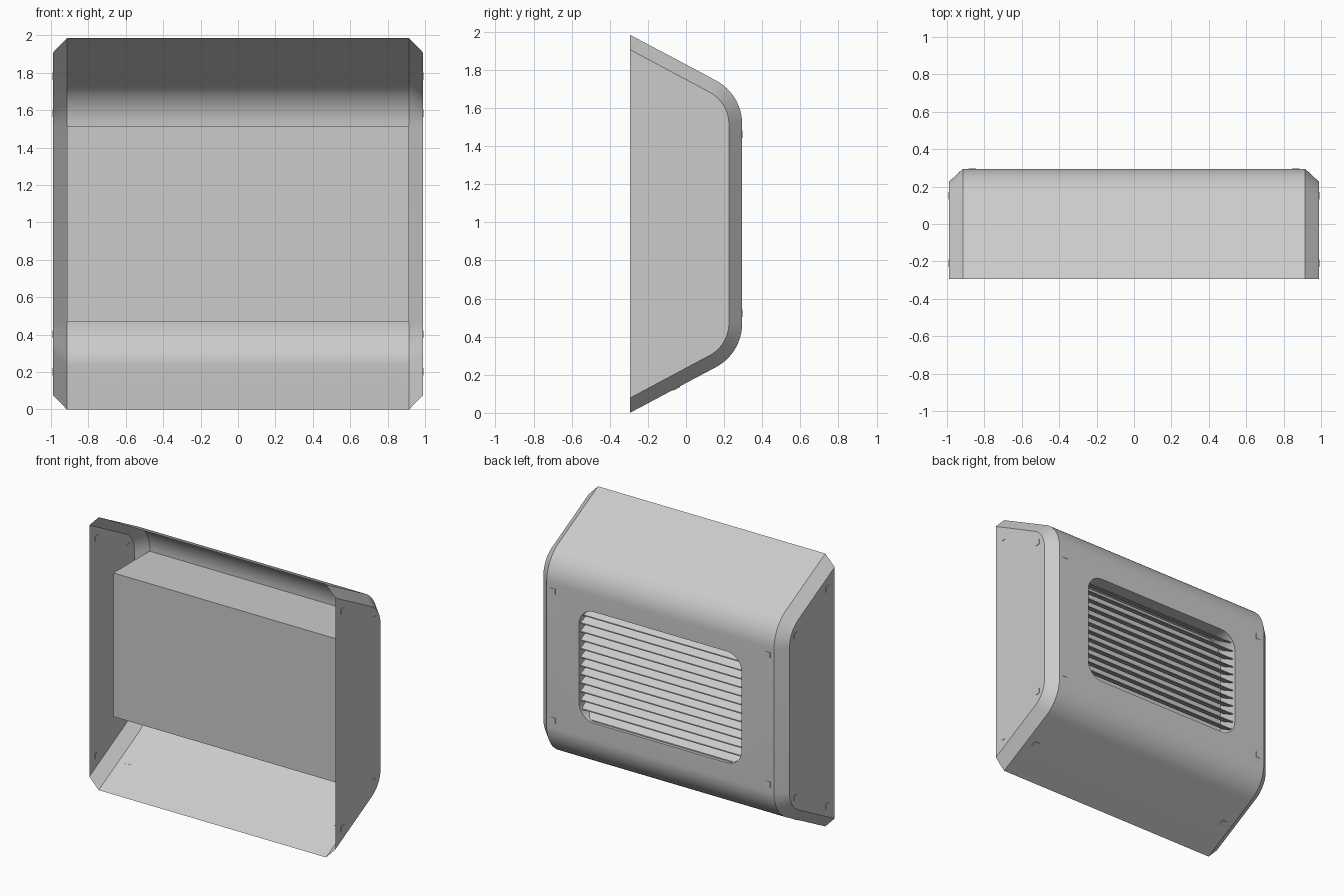
import bpy, bmesh
from math import sin, cos, acos, atan2, pi, hypot
from mathutils import Vector

if "Cube" in bpy.data.objects:
    bpy.data.objects.remove(bpy.data.objects["Cube"])

grey = bpy.data.materials.new("light grey")
grey.use_nodes = True
COLOUR = (0.6, 0.6, 0.6, 1)
grey.diffuse_color = COLOUR
grey.node_tree.nodes["Principled BSDF"].inputs["Base Color"].default_value = COLOUR

MID = 0.9925            # height of the middle
BACK, FRONT = 0.295, -0.295
BOX_HALF = 0.523        # half height of the flat back
EDGE, SIDE = 0.915, 0.99


def finish(bm, name, smooth=False):
    mesh = bpy.data.meshes.new(name)
    bm.to_mesh(mesh)
    bm.free()
    obj = bpy.data.objects.new(name, mesh)
    bpy.context.collection.objects.link(obj)
    mesh.materials.append(grey)
    if smooth:
        bpy.ops.object.select_all(action="DESELECT")
        obj.select_set(True)
        bpy.context.view_layer.objects.active = obj
        bpy.ops.object.shade_smooth_by_angle(angle=0.5)
    return obj


def box(bm, size, centre):
    verts = bmesh.ops.create_cube(bm, size=1)["verts"]
    for v in verts:
        v.co = Vector(a * b for a, b in zip(v.co, size)) + Vector(centre)
    return verts


def profile(inset):
    """Sloped side, rounded shoulder, flat back, mirrored below the middle."""
    radius = 0.26 - inset
    cy = BACK - 0.26
    dy, dz = FRONT - cy, MID - inset * 1.11 - BOX_HALF
    start = atan2(dz, dy) - acos(radius / hypot(dy, dz))
    top = [(FRONT, MID - inset * 1.11)]
    for i in range(13):
        a = start * (1 - i / 12)
        top.append((cy + radius * cos(a), BOX_HALF + radius * sin(a)))
    return [(y, MID + z) for y, z in top] + [(y, MID - z) for y, z in reversed(top)]


# Shell: four cross-sections joined, with side plates and an open front
bm = bmesh.new()
rings = [[bm.verts.new((x, y, z)) for y, z in profile(inset)]
         for x, inset in ((-SIDE, 0.07), (-EDGE, 0), (EDGE, 0), (SIDE, 0.07))]
count = len(rings[0])
flat = count // 2 - 1
for r in range(3):
    for i in range(count - 1):
        if not (r == 1 and i == flat):
            bm.faces.new((rings[r][i], rings[r + 1][i], rings[r + 1][i + 1], rings[r][i + 1]))
bm.faces.new(rings[0])
bm.faces.new(list(reversed(rings[3])))

# Rounded window cut in the flat back
HW, HH, CORNER = 0.655, 0.405, 0.12
window = []
for q, (sx, sz) in enumerate(((1, 1), (-1, 1), (-1, -1), (1, -1))):
    for i in range(9):
        a = (q + i / 8) * pi / 2
        window.append(bm.verts.new((sx * (HW - CORNER) + CORNER * cos(a), BACK,
                                    MID + sz * (HH - CORNER) + CORNER * sin(a))))
n = len(window)
rim = [bm.edges.new((window[i], window[(i + 1) % n])) for i in range(n)]
border = []
corners = (rings[1][flat], rings[2][flat], rings[2][flat + 1], rings[1][flat + 1])
for i in range(4):
    pair = (corners[i], corners[(i + 1) % 4])
    border.append(bm.edges.get(pair) or bm.edges.new(pair))
bmesh.ops.triangle_fill(bm, use_beauty=True, edges=rim + border, normal=(0, 1, 0))

# Recess walls and floor
inner = [bm.verts.new((v.co.x, 0.14, v.co.z)) for v in window]
for i in range(n):
    j = (i + 1) % n
    bm.faces.new((window[i], window[j], inner[j], inner[i]))
bm.faces.new(inner)
bmesh.ops.recalc_face_normals(bm, faces=bm.faces)
finish(bm, "shell", True)

# Inner housing box behind the flat back
bm = bmesh.new()
box(bm, (2 * EDGE, 0.415, 2 * BOX_HALF), (0, BACK - 0.2125, MID))
back = [f for f in bm.faces if f.normal.y > 0.9]
bmesh.ops.delete(bm, geom=back, context="FACES")
finish(bm, "inner_housing")

# Louvre slats, low on the outside
bm = bmesh.new()
SLATS = 13
step = 2 * HH / SLATS
for k in range(SLATS):
    z = MID - HH + k * step
    for v in box(bm, (2 * HW, 0.1, 0.008), (0, 0.225, z + 0.03)):
        v.co.z -= (v.co.y - 0.225) * 0.5
finish(bm, "louvre_slats")


# Small square pads at the fixing points
def pad(name, loc, normal):
    bm = bmesh.new()
    box(bm, (0.04, 0.04, 0.005), (0, 0, 0))
    obj = finish(bm, name)
    obj.location = loc
    obj.rotation_euler = Vector(normal).to_track_quat("Z", "Y").to_euler()


for s in (-1, 1):
    for t in (-1, 1):
        pad("back_pad", (s * 0.865, BACK, MID + t * 0.47), (0, 1, 0))
        pad("side_front_pad", (s * SIDE, -0.21, MID + t * 0.79), (s, 0, 0))
        pad("side_back_pad", (s * SIDE, 0.15, MID + t * 0.59), (s, 0, 0))
    pad("bottom_pad", (s * 0.84, -0.05, 0.128), (0, 0.46, -0.89))
